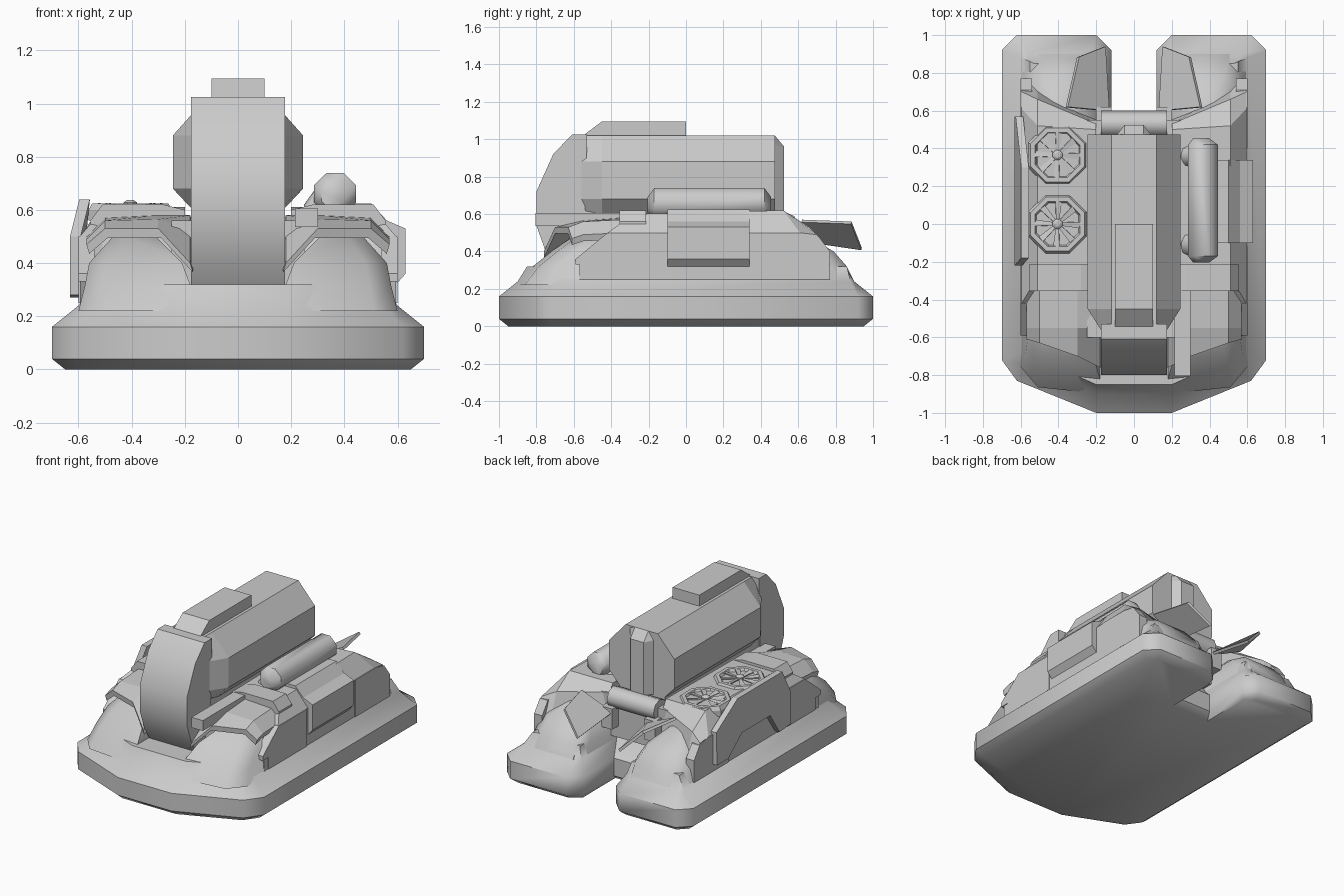
import bpy, bmesh, math
from mathutils import Vector

if "Cube" in bpy.data.objects:
    bpy.data.objects.remove(bpy.data.objects["Cube"])


def loft(name, rings, smooth=None):
    """Skin a list of equal-length closed rings and cap both ends."""
    bm = bmesh.new()
    vs = [[bm.verts.new(p) for p in r] for r in rings]
    n = len(rings[0])
    for a, b in zip(vs, vs[1:]):
        for i in range(n):
            j = (i + 1) % n
            bm.faces.new((a[i], a[j], b[j], b[i]))
    bm.faces.new(vs[0])
    bm.faces.new(vs[-1])
    bmesh.ops.recalc_face_normals(bm, faces=bm.faces)
    me = bpy.data.meshes.new(name)
    bm.to_mesh(me)
    bm.free()
    ob = bpy.data.objects.new(name, me)
    bpy.context.collection.objects.link(ob)
    if smooth:
        bpy.ops.object.select_all(action='DESELECT')
        ob.select_set(True)
        bpy.context.view_layer.objects.active = ob
        bpy.ops.object.shade_smooth_by_angle(angle=math.radians(smooth))
    return ob


def mirror(ob):
    ob.modifiers.new("mirror", 'MIRROR').use_mirror_merge = False
    return ob


def prism_x(name, x0, x1, prof, smooth=None):
    return loft(name, [[(x, y, z) for y, z in prof] for x in (x0, x1)], smooth)


def box(name, x0, x1, y0, y1, z0, z1):
    return prism_x(name, x0, x1, [(y0, z0), (y1, z0), (y1, z1), (y0, z1)])


def plate(name, pts, t):
    """Flat panel through the points, thickened along its normal."""
    p = [Vector(q) for q in pts]
    n = (p[1] - p[0]).cross(p[2] - p[0]).normalized() * t
    return loft(name, [p, [q + n for q in p]])


# Inflatable skirt with stern notch
def skirt_ring(z, i):
    half = [(.2, -1 + i), (.62 - .7 * i, -.83 + .8 * i), (.7 - i, -.72 + .4 * i),
            (.7 - i, .92 - .4 * i), (.62 - .6 * i, 1 - i), (.2 + .3 * i, 1 - i),
            (.12 + .5 * i, .92 - .4 * i), (.12 + .5 * i, .6 - i)]
    return [(x, y, z) for x, y in half] + [(-x, y, z) for x, y in reversed(half)]


loft("skirt", [skirt_ring(z, i) for z, i in
               ((0, .05), (.04, 0), (.16, 0), (.24, .1), (.32, .15))], 50)


# Twin pontoon humps
def hump_ring(z, x0, x1, y0, y1, c):
    return [(x0, y0, z), (x1 - c, y0 + .4 * c, z), (x1, y0 + 1.6 * c, z), (x1, y1 - c, z),
            (x1 - c, y1, z), (x0 + c / 2, y1, z), (x0, y1 - c, z)]


mirror(loft("pontoon_hump", [hump_ring(*a) for a in (
    (.22, .17, .60, -.90, .91, .09), (.32, .18, .575, -.82, .86, .08),
    (.40, .21, .56, -.72, .79, .08), (.50, .31, .47, -.58, .62, .06))], 50))

# Central deck under the tank
box("centre_deck", -.25, .25, -.6, .55, .28, .56)
box("tank_saddle", -.17, .17, -.55, .47, .5, .64)


# Faceted main tank
def tank_ring(y, w, inset):
    half = [(.17 - inset * .2, .60), (w, .68), (w, .88), (.12, 1.02)]
    return [(x, y, z) for x, z in half] + [(-x, y, z) for x, z in reversed(half)]


loft("main_tank", [tank_ring(-.56, .175, .1), tank_ring(-.45, .245, 0), tank_ring(.475, .245, 0)])
loft("tank_rear_column", [
    [(-.1, .46, .6), (-.05, .525, .6), (.05, .525, .6), (.1, .46, .6)],
    [(-.1, .46, .97), (-.05, .525, .96), (.05, .525, .96), (.1, .46, .97)],
    [(-.1, .46, 1.02), (-.05, .475, 1.02), (.05, .475, 1.02), (.1, .46, 1.02)]])
prism_x("tank_top_box", -.1, .1, [(-.55, 1.0), (-.55, 1.02), (-.45, 1.095), (0, 1.095), (0, 1.0)])

# Curved front intake duct
prism_x("front_duct", -.176, .176, [
    (-.53, 1.025), (-.61, 1.025), (-.71, .92), (-.80, .72), (-.80, .54), (-.75, .40),
    (-.70, .32), (-.6, .32), (-.54, .5), (-.54, .62), (-.53, .95)], 30)

# Side shells: sloped roof, vertical outer wall, raked stern edge
inner = [(-.4, .3), (-.4, .4), (-.36, .5), (-.3, .6), (.5, .61), (.53, .56), (.55, .4), (.55, .3)]
upper = [(-.5, .25), (-.5, .36), (-.4, .5), (-.28, .6), (.52, .62), (.66, .53), (.71, .4), (.71, .25)]
outer = [(-.57, .25), (-.57, .34), (-.48, .44), (-.42, .5), (.61, .5), (.7, .49), (.77, .4), (.77, .25)]
mirror(loft("side_shell", [[(x, y, z) for y, z in p] for x, p in
                           ((.2, inner), (.51, upper), (.595, outer))]))
mirror(prism_x("side_skirt_front", .54, .6, [(-.53, .25), (-.53, .33), (-.59, .33), (-.59, .36),
                                             (-.42, .5), (-.12, .5), (-.12, .25)]))
mirror(prism_x("side_skirt_rear", .54, .6, [(.4, .25), (.4, .5), (.62, .5), (.71, .48),
                                            (.77, .4), (.77, .25)]))

# Right-hand door box
dy = (-.1, .34)
loft("right_door", [[(.4, y, .33), (.595, y, .32), (.63, y, .36), (.63, y, .53),
                     (.56, y, .56), (.5, y, .625), (.4, y, .625)] for y in dy])


# Front cowls: thin arched sheets with slanted leading edges
def arch(pts, t):
    return pts + [(x - .3 * t, y, z - t) for x, y, z in reversed(pts)]


mirror(loft("front_cowl", [
    arch([(.18, -.34, .58), (.3, -.34, .58), (.5, -.34, .57), (.57, -.34, .5)], .035),
    arch([(.18, -.55, .53), (.3, -.55, .565), (.5, -.55, .56), (.57, -.55, .49)], .035),
    arch([(.18, -.76, .40), (.3, -.70, .53), (.5, -.63, .53), (.57, -.61, .47)], .035)]))
mirror(loft("cowl_band", [[(.2, y, .5), (.2, y, .6), (.28, y, .62), (.51, y, .62), (.555, y, .56),
                           (.555, y, .51)] for y in (-.355, -.215)]))
box("side_barrel", .215, .30, -.805, -.3, .535, .605)


# Bent pressure tube on the right deck
cu = bpy.data.curves.new("pressure_tube", 'CURVE')
cu.dimensions = '3D'
cu.bevel_depth, cu.bevel_resolution, cu.use_fill_caps = .08, 2, True
sp = cu.splines.new('POLY')
path = [(.30, -.11, .58), (.335, -.115, .63), (.365, -.08, .665),
        (.365, .33, .665), (.335, .365, .63), (.30, .36, .58)]
loft("tube_body", [[(cx + r * math.cos(a), y, cz + r * math.sin(a)) for a in
                    [math.pi / 4 * k + .39 for k in range(8)]]
                   for y, r, cx, cz in ((-.205, .045, .355, .65), (-.17, .085, .365, .66),
                                        (.42, .085, .365, .66), (.455, .045, .355, .65))], 50)
cu.bevel_depth = .065
sp.points.add(len(path) - 1)
for pt, co in zip(sp.points, path):
    pt.co = (*co, 1)
bpy.context.collection.objects.link(bpy.data.objects.new("tube_feet", cu))


# Octagonal lift fans on the left deck
def octagon(cx, cy, r, z, n=8):
    return [(cx + r * math.cos((k + .5) * 2 * math.pi / n),
             cy + r * math.sin((k + .5) * 2 * math.pi / n), z) for k in range(n)]


for idx, cy in enumerate((0, .365)):
    cx = -.405
    loft(f"fan_housing_{idx}", [octagon(cx, cy, r, z) for r, z in
         ((.17, .56), (.17, .60), (.155, .625), (.13, .625), (.12, .607))])
    loft(f"fan_hub_{idx}", [octagon(cx, cy, r, z) for r, z in
                            ((.028, .59), (.028, .628), (.014, .637))])
    for k in range(8):
        a = k * math.pi / 4
        u, v = Vector((math.cos(a), math.sin(a), 0)), Vector((-math.sin(a), math.cos(a), 0))
        c = Vector((cx, cy, .612))
        plate(f"fan_blade_{idx}_{k}", [c + u * .02 - v * .008, c + u * .122 - v * .022,
                                       c + u * .122 + v * .012 + Vector((0, 0, .008)),
                                       c + u * .02 + v * .008], .006)

# Left armour panel, leaning inward at the top
panel = [(-.22, .28), (-.22, .5), (-.18, .64), (.3, .64), (.57, .52), (.57, .3),
         (.45, .3), (.3, .42), (.0, .42), (-.1, .27)]
loft("left_armour_panel", [[(-.632 + max(0, z - .5) * .25 - d, y, z) for y, z in panel]
                           for d in (0, -.04)])

# Stern: tilted flaps, cross roller, small mounts
mirror(plate("stern_flap", [(.13, .60, .47), (.15, .94, .42), (.29, .885, .56), (.35, .62, .57)], .018))
loft("stern_roller", [[(x, .53 + .07 * math.cos(k * math.pi / 4), .54 + .07 * math.sin(k * math.pi / 4))
                       for k in range(8)] for x in (-.175, .175)], 50)
mirror(box("flap_mount", .12, .2, .5, .62, .36, .5))
